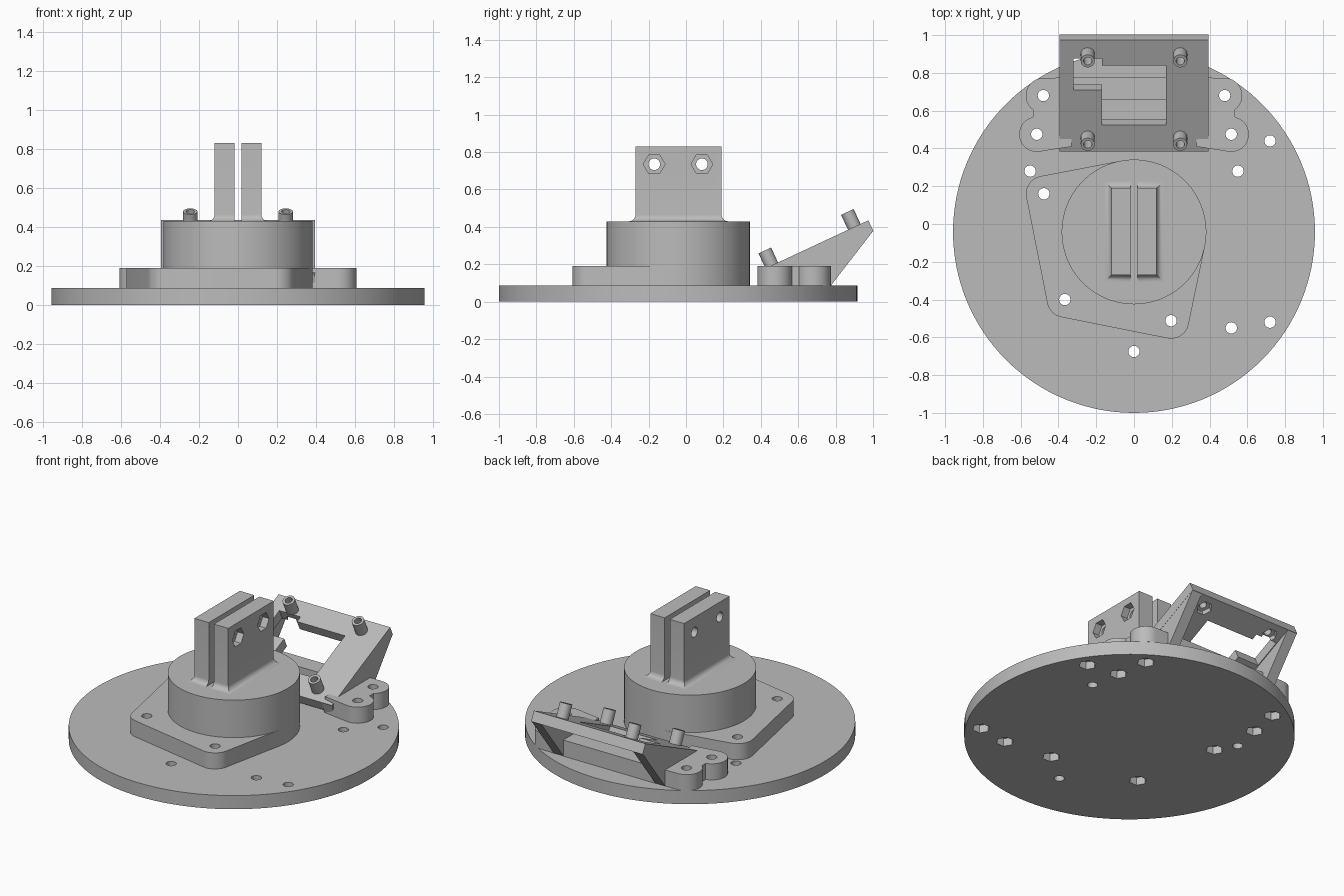
import bpy, bmesh
from math import sin, cos, tau, pi, radians
from mathutils import Matrix, Vector
from mathutils.geometry import convex_hull_2d

cube = bpy.data.objects.get("Cube")
if cube:
    bpy.data.objects.remove(cube, do_unlink=True)

grey = bpy.data.materials.new("plain grey")
grey.use_nodes = True
grey.diffuse_color = (0.5, 0.5, 0.5, 1)
grey.node_tree.nodes["Principled BSDF"].inputs["Base Color"].default_value = (0.5, 0.5, 0.5, 1)

FLOOR, STEP, DRUM_TOP = 0.087, 0.19, 0.43
CENTRE = (0, -0.042)
BORE, NUT = 0.03, 0.052


# ---------- helpers ----------
def circle(c, r, n=32, turn=0):
    return [(c[0] + r * cos(tau * i / n + turn), c[1] + r * sin(tau * i / n + turn)) for i in range(n)]


def rect(x0, x1, y0, y1):
    return [(x0, y0), (x1, y0), (x1, y1), (x0, y1)]


def hull(points):
    pts = [Vector(p) for p in points]
    return [tuple(pts[i]) for i in convex_hull_2d(pts)]


def loft(name, rings, matrix=Matrix()):
    """Skin a stack of matching rings, given as (outline, height)."""
    bm = bmesh.new()
    loops = [[bm.verts.new(matrix @ Vector((x, y, z))) for x, y in pts] for pts, z in rings]
    n = len(loops[0])
    for low, high in zip(loops, loops[1:]):
        for i in range(n):
            j = (i + 1) % n
            bm.faces.new((low[i], low[j], high[j], high[i]))
    bm.faces.new(loops[0][::-1])
    bm.faces.new(loops[-1])
    bmesh.ops.recalc_face_normals(bm, faces=bm.faces)
    mesh = bpy.data.meshes.new(name)
    bm.to_mesh(mesh)
    bm.free()
    mesh.materials.append(grey)
    obj = bpy.data.objects.new(name, mesh)
    bpy.context.collection.objects.link(obj)
    return obj


def prism(name, pts, z0, z1, matrix=Matrix()):
    return loft(name, [(pts, z0), (pts, z1)], matrix)


def activate(obj):
    bpy.ops.object.select_all(action='DESELECT')
    obj.select_set(True)
    bpy.context.view_layer.objects.active = obj


def combine(obj, others, operation='DIFFERENCE'):
    for other in others:
        activate(obj)
        mod = obj.modifiers.new("combine", 'BOOLEAN')
        mod.operation, mod.solver, mod.object = operation, 'EXACT', other
        bpy.ops.object.modifier_apply(modifier=mod.name)
        bpy.data.objects.remove(other, do_unlink=True)
    return obj


def bores(points, z0, z1, r=BORE, n=24, matrix=Matrix()):
    return [prism("cutter", circle(p, r, n), z0, z1, matrix) for p in points]


# ---------- hole positions ----------
motor_holes = [(-0.477, 0.16), (-0.366, -0.4), (0.196, -0.512)]
ear_holes = [(0.48, 0.68), (0.515, 0.475)]
nut_holes = motor_holes + [(s * x, y) for s in (1, -1) for x, y in ear_holes]
nut_holes += [(0.72, 0.44), (0.515, -0.55), (0.72, -0.52)]
plain_holes = [(0.55, 0.28), (-0.55, 0.28), (0, -0.675)]

# ---------- round base with nut pockets underneath ----------
base = prism("base_disc", circle(CENTRE, 0.958, 128), 0, FLOOR)
combine(base, bores(nut_holes + plain_holes, -0.1, 0.2) + bores(nut_holes, -0.1, 0.05, NUT, 6))

# ---------- flange wrapped around the drum, and the drum ----------
outline = circle(CENTRE, 0.383, 96)
for hole in motor_holes:
    outline = outline + circle(hole, 0.095, 40)
flange = prism("drum_flange", hull(outline), FLOOR, STEP)
combine(flange, bores(motor_holes, 0, 0.3))
drum = prism("drum", circle(CENTRE, 0.383, 96), FLOOR, DRUM_TOP)

# ---------- split clamp with a flared foot ----------
FLARE = 0.035
rings = []
for i in range(9):
    a = i / 8 * pi / 2
    g = FLARE * (1 - sin(a))
    rings.append((rect(-0.12 - g, 0.12 + g, -0.27 - g, 0.19 + g), DRUM_TOP + FLARE * (1 - cos(a))))
rings.append((rect(-0.12, 0.12, -0.27, 0.19), 0.83))
clamp = loft("split_clamp", rings)
along_x = Matrix(((0, 0, 1, 0), (1, 0, 0, 0), (0, 1, 0, 0), (0, 0, 0, 1)))
clamp_holes = [(-0.17, 0.735), (0.085, 0.735)]
combine(clamp, [prism("cutter", rect(-0.018, 0.018, -0.5, 0.5), 0.4, 0.9)]
        + bores(clamp_holes, -0.3, 0.3, 0.031, matrix=along_x)
        + bores(clamp_holes, 0.075, 0.3, 0.058, 6, matrix=along_x))

# ---------- tilted frame ----------
TILT = radians(25)
THICK, LENGTH = 0.065, 0.651
tilted = Matrix.Translation((0, 0.385, 0.16)) @ Matrix.Rotation(TILT, 4, 'X')
posts = [(s * 0.245, u) for s in (1, -1) for u in (0.081, 0.568)]
frame = prism("tilted_frame", rect(-0.395, 0.395, 0, LENGTH), -THICK, 0, tilted)
window = [(-0.17, 0.154), (0.17, 0.154), (0.17, 0.502), (-0.17, 0.502), (-0.17, 0.541),
          (-0.32, 0.541), (-0.32, 0.359), (-0.17, 0.359)]
combine(frame, [prism("cutter", window, -0.2, 0.1, tilted)]
        + bores(posts, -0.2, 0.1, 0.022, matrix=tilted)
        + bores(posts, -0.2, -0.035, 0.048, 6, matrix=tilted))

# Hollow posts standing square to the frame
smooth = [base, flange, drum, clamp, frame]
for i, p in enumerate(posts):
    post = prism(f"post_{i + 1}", circle(p, 0.037), 0, 0.088, tilted)
    smooth.append(combine(post, bores([p], -0.1, 0.2, 0.022, matrix=tilted)))

# ---------- side gussets, ears and cross bar ----------
side = [(0.41, FLOOR), (0.775, FLOOR), (0.999, 0.376), (0.974, 0.434), (0.386, 0.16)]
for s, label in ((1, "left"), (-1, "right")):
    lo, hi = sorted((s * 0.325, s * 0.394))
    prism(label + "_gusset", side, lo, hi, along_x)

    holes = [(s * x, y) for x, y in ear_holes]
    rear = circle(holes[0], 0.093, 40) + rect(s * 0.36, s * 0.38, 0.6, 0.775)
    front = circle(holes[1], 0.093, 40) + rect(s * 0.33, s * 0.38, 0.41, 0.6)
    web = rect(*sorted((s * 0.345, s * 0.535)), 0.52, 0.65)
    ear = prism(label + "_ear", hull(rear), FLOOR, STEP)
    combine(ear, [prism("joined", hull(front), FLOOR, STEP),
                  prism("joined", web, FLOOR, STEP)], 'UNION')
    smooth.append(combine(ear, bores(holes, 0, 0.4)))
prism("cross_bar", rect(-0.33, 0.33, 0.66, 0.777), FLOOR, STEP)

# ---------- shading ----------
for obj in smooth:
    activate(obj)
    bpy.ops.object.shade_smooth_by_angle(angle=radians(30))
